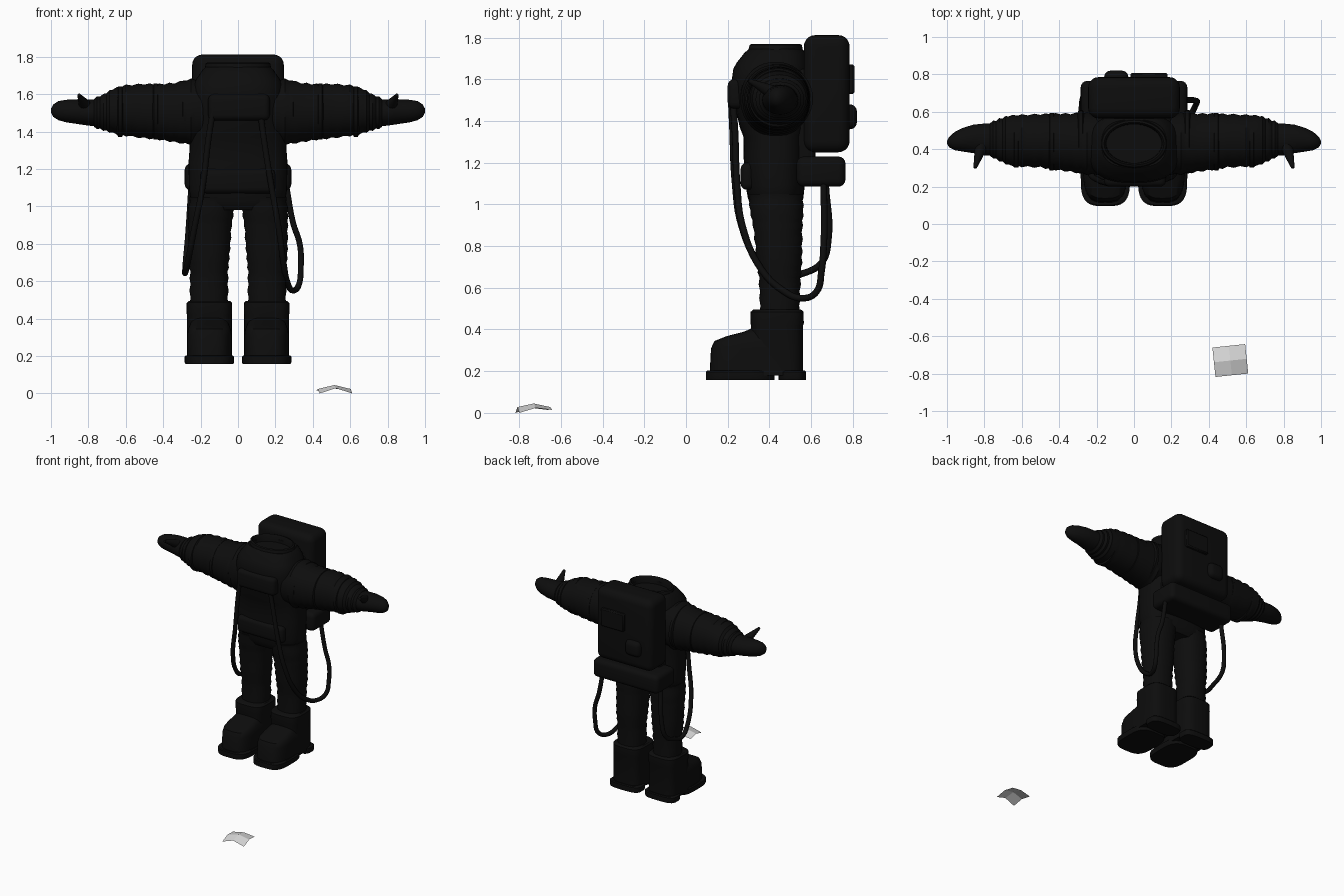
import bpy, bmesh, math
from mathutils import Vector


def material(name, value):
    m = bpy.data.materials.new(name)
    m.diffuse_color = (value, value, value, 1)
    return m


BLACK = material("suit black", 0.004)
GREY = material("sheet grey", 0.7)


def add_object(name, bm, mat=BLACK, smooth=True):
    bmesh.ops.recalc_face_normals(bm, faces=bm.faces)
    me = bpy.data.meshes.new(name)
    bm.to_mesh(me)
    bm.free()
    ob = bpy.data.objects.new(name, me)
    bpy.context.collection.objects.link(ob)
    me.materials.append(mat)
    if smooth:
        bpy.ops.object.select_all(action='DESELECT')
        ob.select_set(True)
        bpy.context.view_layer.objects.active = ob
        bpy.ops.object.shade_smooth_by_angle(angle=math.radians(40))
    return ob


def loft(name, axis, sections, power=2.0, steps=1, ripple=0.0, sides=40):
    """Skin superellipse rings; each section is (position, centre a, centre b, radius a, radius b)."""
    rings = []
    for s, e in zip(sections, sections[1:]):
        rings += [[a + (b - a) * k / steps for a, b in zip(s, e)] for k in range(steps)]
    rings.append(list(sections[-1]))
    bm = bmesh.new()
    loops = []
    for i, (t, ca, cb, ra, rb) in enumerate(rings):
        grow = ripple * (1 if i % 2 else -1)
        loop = []
        for k in range(sides):
            c, s = math.cos(2 * math.pi * k / sides), math.sin(2 * math.pi * k / sides)
            a = ca + (ra + grow) * math.copysign(abs(c) ** (2 / power), c)
            b = cb + (rb + grow) * math.copysign(abs(s) ** (2 / power), s)
            loop.append(bm.verts.new((t, a, b) if axis == 'X' else (a, b, t)))
        loops.append(loop)
    for lo, hi in zip(loops, loops[1:]):
        for k in range(sides):
            j = (k + 1) % sides
            bm.faces.new((lo[k], lo[j], hi[j], hi[k]))
    bm.faces.new(loops[0])
    bm.faces.new(loops[-1])
    return add_object(name, bm)


def box(name, lo, hi, bevel, segments=4):
    lo, hi = Vector(lo), Vector(hi)
    bm = bmesh.new()
    bmesh.ops.create_cube(bm, size=1)
    for v in bm.verts:
        v.co = (lo + hi) / 2 + v.co * (hi - lo)
    bmesh.ops.bevel(bm, geom=bm.edges[:], offset=bevel, segments=segments,
                    profile=0.5, affect='EDGES')
    return add_object(name, bm)


def hose(name, points, radius=0.016):
    cu = bpy.data.curves.new(name, 'CURVE')
    cu.dimensions = '3D'
    cu.bevel_depth = radius
    cu.bevel_resolution = 3
    cu.use_fill_caps = True
    sp = cu.splines.new('BEZIER')
    sp.bezier_points.add(len(points) - 1)
    for p, co in zip(sp.bezier_points, points):
        p.co = co
        p.handle_left_type = p.handle_right_type = 'AUTO'
    sp.resolution_u = 6
    cu.materials.append(BLACK)
    ob = bpy.data.objects.new(name, cu)
    bpy.context.collection.objects.link(ob)
    bpy.ops.object.select_all(action='DESELECT')
    ob.select_set(True)
    bpy.context.view_layer.objects.active = ob
    bpy.ops.object.convert(target='MESH')


# Torso, with an open neck that dips inside the collar
loft("torso", 'Z', [
    (0.98, 0, 0.43, 0.21, 0.11), (1.03, 0, 0.43, 0.255, 0.135), (1.15, 0, 0.425, 0.265, 0.145),
    (1.32, 0, 0.425, 0.26, 0.15), (1.42, 0, 0.42, 0.255, 0.175), (1.56, 0, 0.41, 0.25, 0.19),
    (1.65, 0, 0.41, 0.24, 0.185), (1.71, 0, 0.425, 0.205, 0.16), (1.745, 0, 0.43, 0.175, 0.13),
    (1.74, 0, 0.43, 0.15, 0.105), (1.66, 0, 0.43, 0.14, 0.10)],
    power=2.7, steps=2, ripple=0.002)
loft("collar_ring", 'Z', [
    (1.715, 0, 0.43, 0.165, 0.12), (1.735, 0, 0.43, 0.178, 0.132), (1.765, 0, 0.43, 0.172, 0.125),
    (1.77, 0, 0.43, 0.16, 0.114), (1.75, 0, 0.43, 0.15, 0.105), (1.70, 0, 0.43, 0.148, 0.103)])

# Chest control unit and waist panel
box("chest_unit", (-0.16, 0.2, 1.46), (0.17, 0.30, 1.6), 0.03)
box("waist_panel", (-0.2, 0.262, 1.07), (0.2, 0.33, 1.2), 0.03)

# Backpack
box("backpack", (-0.245, 0.565, 1.25), (0.245, 0.785, 1.812), 0.055, 5)
box("lower_pack", (-0.285, 0.53, 1.085), (0.285, 0.765, 1.23), 0.035)
box("pack_plate", (-0.02, 0.77, 1.53), (0.18, 0.808, 1.67), 0.008, 1)
box("pack_bulge", (-0.16, 0.74, 1.36), (-0.03, 0.82, 1.48), 0.035)
box("pack_side_bridge", (-0.2, 0.5, 1.2), (0.2, 0.62, 1.65), 0.03)

for side, tag in ((1, "right"), (-1, "left")):
    # Sleeve with cloth rings
    sleeve = [(0.17, 0.43, 1.515, 0.165, 0.165), (0.25, 0.43, 1.505, 0.165, 0.175),
              (0.34, 0.435, 1.502, 0.155, 0.158), (0.42, 0.44, 1.505, 0.15, 0.148),
              (0.50, 0.445, 1.51, 0.142, 0.145), (0.60, 0.445, 1.513, 0.138, 0.135),
              (0.67, 0.447, 1.51, 0.132, 0.118), (0.72, 0.45, 1.503, 0.112, 0.095),
              (0.77, 0.452, 1.50, 0.09, 0.078)]
    loft(tag + "_sleeve", 'X', [(side * s[0],) + s[1:] for s in sleeve],
         power=2.1, steps=3, ripple=0.004)
    # Shoulder, elbow and cuff bands
    for x, r in ((0.285, 0.166), (0.44, 0.151), (0.63, 0.136)):
        loft(tag + "_sleeve_band", 'X', [(side * (x + d), 0.44, 1.507, r + g, r + g - 0.004)
             for d, g in ((-0.018, -0.01), (-0.01, 0.003), (0.01, 0.003), (0.018, -0.01))])
    # Mitten and thumb
    mitten = [(0.74, 0.452, 1.50, 0.088, 0.073), (0.80, 0.452, 1.502, 0.085, 0.07),
              (0.86, 0.455, 1.507, 0.076, 0.066), (0.92, 0.45, 1.51, 0.062, 0.06),
              (0.96, 0.443, 1.512, 0.048, 0.051), (0.988, 0.438, 1.512, 0.028, 0.033),
              (1.0, 0.436, 1.512, 0.007, 0.01)]
    loft(tag + "_mitten", 'X', [(side * s[0],) + s[1:] for s in mitten], steps=2)
    bm = bmesh.new()
    thumb = Vector((side * 0.035, -0.12, 0.06))
    bmesh.ops.create_cone(bm, cap_ends=True, segments=16, radius1=0.036, radius2=0.009,
                          depth=thumb.length)
    bmesh.ops.transform(bm, matrix=thumb.to_track_quat('Z', 'Y').to_matrix().to_4x4(), verts=bm.verts)
    bmesh.ops.translate(bm, vec=Vector((side * 0.815, 0.42, 1.535)) + thumb / 2, verts=bm.verts)
    add_object(tag + "_thumb", bm)

    # Trouser leg
    leg = [(0.44, 0.155, 0.45, 0.10, 0.095), (0.55, 0.155, 0.45, 0.102, 0.096),
           (0.65, 0.155, 0.45, 0.101, 0.1), (0.72, 0.155, 0.448, 0.108, 0.108),
           (0.80, 0.153, 0.445, 0.112, 0.112), (0.90, 0.15, 0.44, 0.116, 0.118),
           (0.97, 0.145, 0.435, 0.122, 0.128), (1.05, 0.135, 0.43, 0.122, 0.13)]
    loft(tag + "_leg", 'Z', [(s[0], side * s[1]) + s[2:] for s in leg],
         power=2.3, steps=3, ripple=0.003)
    # Boot shaft, foot and sole
    x = side * 0.153
    loft(tag + "_boot_shaft", 'Z', [
        (0.18, x, 0.437, 0.12, 0.125), (0.42, x, 0.437, 0.12, 0.125), (0.43, x, 0.437, 0.122, 0.128),
        (0.485, x, 0.437, 0.121, 0.127), (0.495, x, 0.437, 0.11, 0.115)], power=3.5)
    loft(tag + "_foot", 'Z', [
        (0.18, x, 0.335, 0.12, 0.222), (0.31, x, 0.338, 0.12, 0.218), (0.345, x, 0.345, 0.115, 0.208),
        (0.368, x, 0.37, 0.105, 0.175), (0.39, x, 0.41, 0.095, 0.13), (0.415, x, 0.435, 0.08, 0.10)],
        power=3.2)
    for part, y, r, low in (("_sole", 0.26, 0.165, 0.157), ("_heel", 0.51, 0.066, 0.157)):
        loft(tag + part, 'Z', [(low, x, y, 0.128, r), (low + 0.008, x, y, 0.132, r),
                               (0.197, x, y, 0.132, r), (0.203, x, y, 0.125, r - 0.006)], power=3.4)

# Hoses looping from the chest to the lower pack
hose("right_hose", [(0.12, 0.225, 1.5), (0.14, 0.235, 1.35), (0.18, 0.245, 1.1), (0.215, 0.27, 0.9),
                    (0.245, 0.36, 0.69), (0.265, 0.46, 0.59), (0.295, 0.56, 0.55),
                    (0.325, 0.625, 0.58), (0.336, 0.65, 0.68), (0.33, 0.66, 0.8),
                    (0.295, 0.663, 0.91), (0.26, 0.66, 1.1)])
hose("left_hose", [(-0.13, 0.215, 1.53), (-0.155, 0.222, 1.38), (-0.19, 0.235, 1.1),
                   (-0.23, 0.265, 0.9), (-0.265, 0.35, 0.72), (-0.282, 0.45, 0.645),
                   (-0.282, 0.55, 0.665), (-0.278, 0.65, 0.72), (-0.268, 0.683, 0.83),
                   (-0.25, 0.67, 1.1)])

# Small bowed sheet lying in front
bm = bmesh.new()
turn = math.radians(6)
grid = []
for v in (-1, 0, 1):
    for u in (-1, 0, 1):
        a, b = u * 0.088, v * 0.079
        grid.append(bm.verts.new((0.515 + a * math.cos(turn) - b * math.sin(turn),
                                  -0.73 + a * math.sin(turn) + b * math.cos(turn),
                                  0.045 - 0.021 * u * u - 0.017 * v * v + 0.007 * v * (u * u))))
for r in (0, 3):
    for c in (0, 1):
        bm.faces.new([grid[r + c + k] for k in (0, 1, 4, 3)])
add_object("ground_sheet", bm, GREY, smooth=False)
